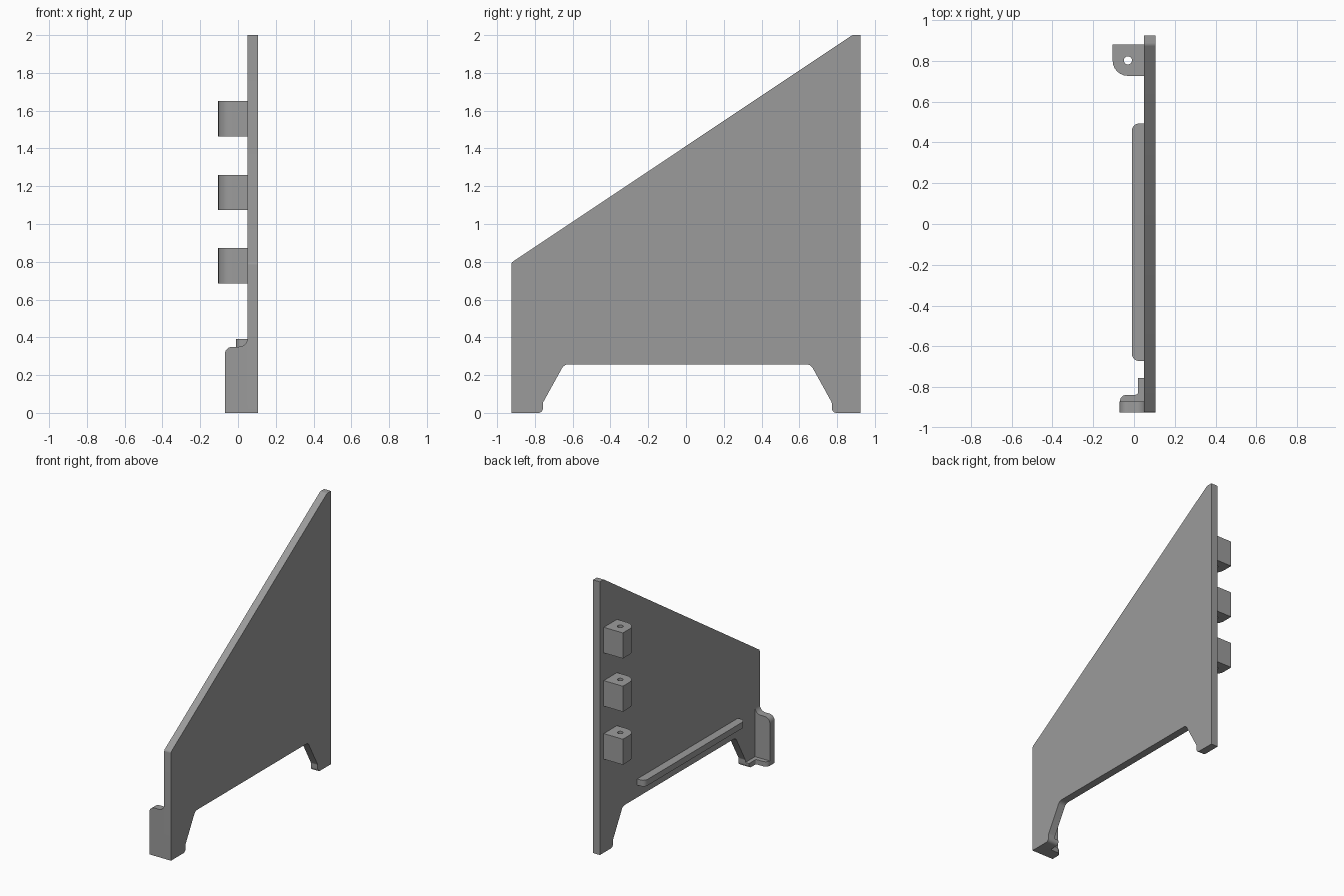
import bpy, bmesh, math
from mathutils import Vector

if "Cube" in bpy.data.objects:
    bpy.data.objects.remove(bpy.data.objects["Cube"])

grey = bpy.data.materials.new("plain grey")
grey.diffuse_color = (0.33, 0.33, 0.33, 1)
grey.use_nodes = True
grey.node_tree.nodes["Principled BSDF"].inputs["Base Color"].default_value = grey.diffuse_color


def rounded(corners, steps=6):
    """Outline from (u, v, radius) corners, each radius drawn as an arc."""
    pts = []
    n = len(corners)
    for i, (u, v, r) in enumerate(corners):
        p = Vector((u, v))
        if r == 0:
            pts.append(p)
            continue
        a = (Vector(corners[i - 1][:2]) - p).normalized()
        b = (Vector(corners[(i + 1) % n][:2]) - p).normalized()
        half = a.angle(b) / 2
        centre = p + (a + b).normalized() * (r / math.sin(half))
        start = p + a * (r / math.tan(half)) - centre
        end = p + b * (r / math.tan(half)) - centre
        sweep = start.angle(end)
        for k in range(steps + 1):
            t = k / steps
            pts.append(centre + (start * math.sin((1 - t) * sweep)
                                 + end * math.sin(t * sweep)) / math.sin(sweep))
    return pts


def prism(name, corners, axis, lo, hi):
    """Extrude a rounded outline along one axis from lo to hi."""
    place = {"x": lambda p, d: (d, p.x, p.y),
             "y": lambda p, d: (p.x, d, p.y),
             "z": lambda p, d: (p.x, p.y, d)}[axis]
    bm = bmesh.new()
    face = bm.faces.new([bm.verts.new(place(p, lo)) for p in rounded(corners)])
    ext = bmesh.ops.extrude_face_region(bm, geom=[face])["geom"]
    shift = Vector(place(Vector((0, 0)), hi - lo))
    bmesh.ops.translate(bm, vec=shift,
                        verts=[v for v in ext if isinstance(v, bmesh.types.BMVert)])
    bmesh.ops.recalc_face_normals(bm, faces=bm.faces)
    mesh = bpy.data.meshes.new(name)
    bm.to_mesh(mesh)
    bm.free()
    mesh.materials.append(grey)
    obj = bpy.data.objects.new(name, mesh)
    bpy.context.collection.objects.link(obj)
    bpy.ops.object.select_all(action="DESELECT")
    obj.select_set(True)
    bpy.context.view_layer.objects.active = obj
    bpy.ops.object.shade_smooth_by_angle(angle=math.radians(30))
    return obj


# Sloped side panel with two feet
prism("side_panel", [
    (-0.925, 0, 0), (-0.757, 0, 0.025), (-0.757, 0.055, 0.02),
    (-0.645, 0.257, 0.04), (0.66, 0.257, 0.04), (0.772, 0.055, 0.02),
    (0.772, 0, 0.025), (0.925, 0, 0), (0.925, 2, 0), (0.88, 2, 0.03),
    (-0.925, 0.795, 0.02)], "x", 0.05, 0.105)

# Front flange, blending into the panel at its top
prism("front_flange", [
    (0.06, 0, 0), (-0.07, 0, 0), (-0.07, 0.35, 0.04),
    (0.05, 0.35, 0.045), (0.05, 0.396, 0), (0.06, 0.396, 0)], "y", -0.925, -0.87)

# Floor of the front foot and the narrow pad behind it
prism("foot_floor", [
    (0.06, -0.925, 0), (-0.07, -0.925, 0), (-0.07, -0.838, 0.035),
    (0.02, -0.838, 0.012), (0.02, -0.81, 0), (0.06, -0.81, 0)], "z", 0, 0.035)
prism("foot_pad", [
    (-0.87, 0, 0), (-0.757, 0, 0.025), (-0.757, 0.035, 0), (-0.87, 0.035, 0)],
    "x", 0.02, 0.06)

# Support rail along the inner side
prism("support_rail", [
    (0.06, -0.672, 0), (-0.01, -0.672, 0.035), (-0.01, 0.493, 0.035),
    (0.06, 0.493, 0)], "z", 0.347, 0.392)

# Mounting blocks with one vertical pin hole
bpy.ops.mesh.primitive_cylinder_add(vertices=24, radius=0.02, depth=1.6,
                                    location=(-0.03, 0.803, 1.2))
cutter = bpy.context.object
cutter.name = "pin_hole_cutter"
cutter.hide_render = True
cutter.display_type = "WIRE"
for i, z in enumerate((0.685, 1.073, 1.463)):
    block = prism(f"mounting_block_{i + 1}", [
        (0.06, 0.727, 0), (-0.105, 0.727, 0.075), (-0.105, 0.88, 0),
        (0.06, 0.88, 0)], "z", z, z + 0.187)
    cut = block.modifiers.new("pin hole", "BOOLEAN")
    cut.operation = "DIFFERENCE"
    cut.solver = "EXACT"
    cut.object = cutter
